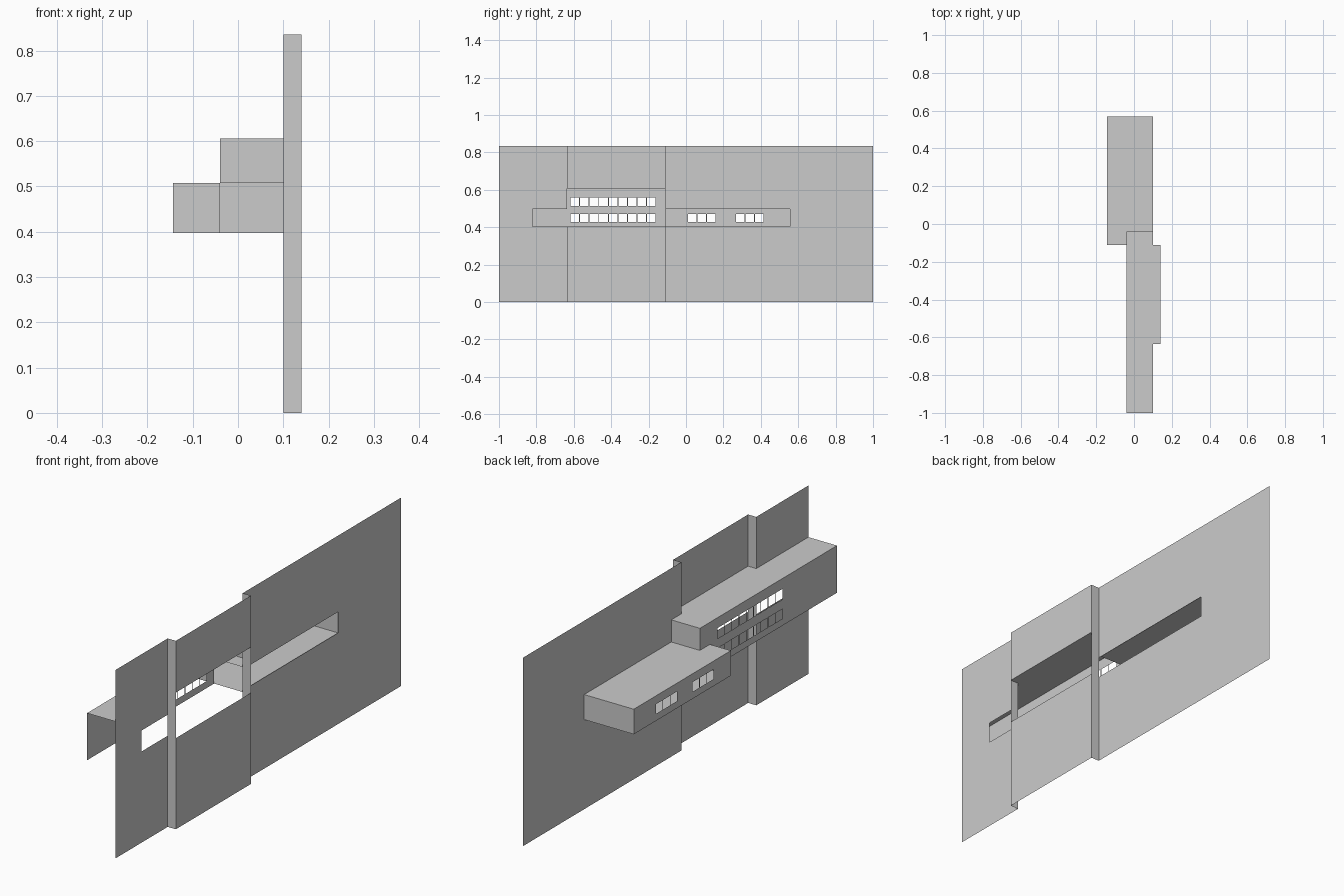
import bpy

if "Cube" in bpy.data.objects:
    bpy.data.objects.remove(bpy.data.objects["Cube"])

# Key positions
WALL_X, BAY_X = 0.10, 0.14            # flat wall plane and raised bay plane
HIGH_X, LOW_X = -0.04, -0.143         # outer faces of the two long boxes
BAY_Y0, BAY_Y1 = -0.635, -0.11
TOP, FLOOR, LOW_Z, HIGH_Z = 0.835, 0.397, 0.508, 0.606
OPEN_Z0, OPEN_Z1 = 0.404, 0.497
END_HIGH, END_LOW = -0.04, 0.57


def sheet(name, axis, pos, u, v, holes=()):
    """Flat sheet across an axis, with rectangular holes (u0, u1, v0, v1)."""
    inside = lambda c, r: sorted({*r, *[k for k in c if r[0] < k < r[1]]})
    us = inside([k for h in holes for k in h[:2]], u)
    vs = inside([k for h in holes for k in h[2:]], v)
    verts = []
    for b in vs:
        for a in us:
            p = [a, b]
            p.insert("xyz".index(axis), pos)
            verts.append(p)
    n, faces = len(us), []
    for j in range(len(vs) - 1):
        for i in range(n - 1):
            a, b = (us[i] + us[i + 1]) / 2, (vs[j] + vs[j + 1]) / 2
            if not any(h[0] < a < h[1] and h[2] < b < h[3] for h in holes):
                k = j * n + i
                faces.append((k, k + 1, k + n + 1, k + n))
    mesh = bpy.data.meshes.new(name)
    mesh.from_pydata(verts, [], faces)
    obj = bpy.data.objects.new(name, mesh)
    bpy.context.collection.objects.link(obj)
    return obj


def panes(start, z0, z1, count=3, pitch=0.051, width=0.046):
    """Row of window openings."""
    return [(start + i * pitch, start + i * pitch + width, z0, z1)
            for i in range(count)]


# Main wall: two flat lengths and a raised bay, each with its opening
sheet("wall_near", "x", WALL_X, (-1, BAY_Y0), (0, TOP),
      [(-0.82, BAY_Y0, OPEN_Z0, OPEN_Z1)])
sheet("wall_bay", "x", BAY_X, (BAY_Y0, BAY_Y1), (0, TOP),
      [(BAY_Y0, BAY_Y1, OPEN_Z0, HIGH_Z)])
sheet("wall_far", "x", WALL_X, (BAY_Y1, 1), (0, TOP),
      [(BAY_Y1, 0.556, OPEN_Z0, OPEN_Z1)])
for name, y in (("bay_return_near", BAY_Y0), ("bay_return_far", BAY_Y1)):
    sheet(name, "y", y, (WALL_X, BAY_X), (0, TOP))

# Tall box: two window rows, roof reaching into the bay, open underneath
rows = panes(-0.617, 0.513, 0.560, 9) + panes(-0.617, 0.428, 0.471, 9)
sheet("tall_box_face", "x", HIGH_X, (-1, END_HIGH), (FLOOR, HIGH_Z),
      rows + [(BAY_Y1, END_HIGH, FLOOR, LOW_Z)])
sheet("tall_box_roof", "z", HIGH_Z, (HIGH_X, BAY_X), (-1, END_HIGH),
      [(WALL_X, BAY_X, -1, BAY_Y0), (WALL_X, BAY_X, BAY_Y1, END_HIGH)])
sheet("tall_box_end", "y", END_HIGH, (HIGH_X, WALL_X), (LOW_Z, HIGH_Z))

# Low box: two groups of windows, roof, floor and ends
sheet("low_box_face", "x", LOW_X, (BAY_Y1, END_LOW), (FLOOR, LOW_Z),
      panes(0.01, 0.428, 0.471) + panes(0.267, 0.428, 0.471))
for name, z in (("low_box_floor", FLOOR), ("low_box_roof", LOW_Z)):
    sheet(name, "z", z, (LOW_X, WALL_X), (BAY_Y1, END_LOW))
sheet("low_box_far_end", "y", END_LOW, (LOW_X, WALL_X), (FLOOR, LOW_Z))
sheet("low_box_near_end", "y", BAY_Y1, (LOW_X, HIGH_X), (FLOOR, LOW_Z))
